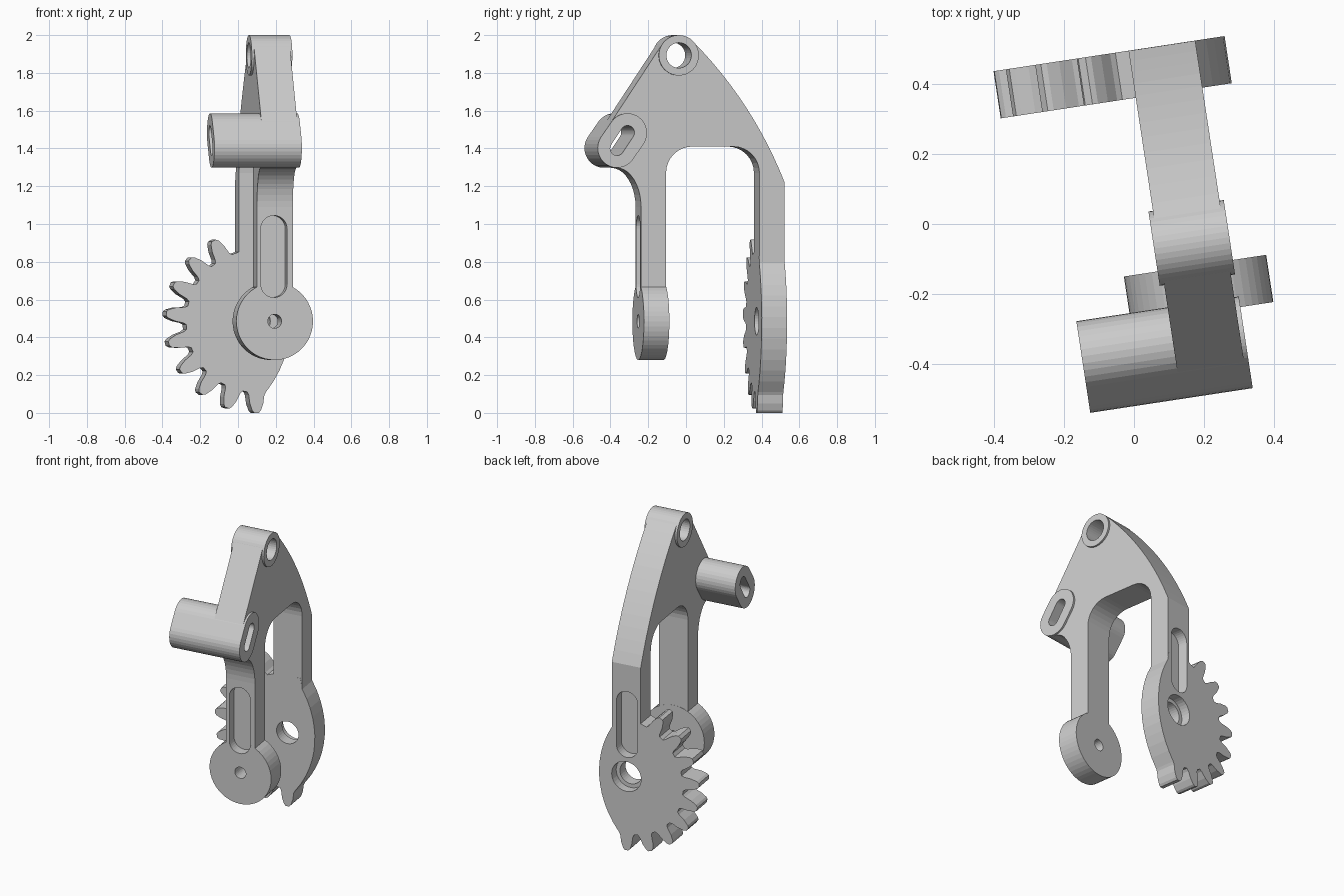
import bpy, bmesh
from math import sin, cos, pi, radians, atan2, sqrt
from mathutils import Matrix

if "Cube" in bpy.data.objects:
    bpy.data.objects.remove(bpy.data.objects["Cube"])


def prism(name, pts, axis, lo, hi):
    """Extrude a 2D outline (side, z) along x or y from lo to hi."""
    bm = bmesh.new()
    place = (lambda p, d: (d, p[0], p[1])) if axis == 'x' else (lambda p, d: (p[0], d, p[1]))
    face = bm.faces.new([bm.verts.new(place(p, lo)) for p in pts])
    ext = bmesh.ops.extrude_face_region(bm, geom=[face])
    vec = (hi - lo, 0, 0) if axis == 'x' else (0, hi - lo, 0)
    bmesh.ops.translate(bm, vec=vec, verts=[g for g in ext['geom'] if isinstance(g, bmesh.types.BMVert)])
    bmesh.ops.recalc_face_normals(bm, faces=bm.faces[:])
    me = bpy.data.meshes.new(name)
    bm.to_mesh(me)
    bm.free()
    ob = bpy.data.objects.new(name, me)
    bpy.context.collection.objects.link(ob)
    return ob


def arc(cx, cz, rx, rz, a0, a1, n):
    return [(cx + rx * cos(radians(a0 + (a1 - a0) * i / n)),
             cz + rz * sin(radians(a0 + (a1 - a0) * i / n))) for i in range(n + 1)]


def circle(cx, cz, r, n=40):
    return arc(cx, cz, r, r, 0, 360, n)[:-1]


def stadium(cx, cz, dx, dz, r, n=16):
    """Rounded slot; (dx, dz) goes from the middle to one end centre."""
    a = atan2(dz, dx) * 180 / pi
    return (arc(cx + dx, cz + dz, r, r, a - 90, a + 90, n)
            + arc(cx - dx, cz - dz, r, r, a + 90, a + 270, n))


def boolean(target, tool, op):
    m = target.modifiers.new(op, 'BOOLEAN')
    m.operation, m.solver, m.object = op, 'EXACT', tool
    bpy.context.view_layer.objects.active = target
    bpy.ops.object.modifier_apply(modifier=m.name)
    bpy.data.objects.remove(tool)


MID, PZ = 0.154, 0.485            # middle of the arm, height of the lower pivot
TOP = (-0.078, 1.893)             # upper pivot
LUG = (-0.381, 1.442)             # slotted lug

# forked arm: side outline with two legs
p0, p1 = (-0.002, 1.968), (0.49, 1.22)
back = []
for i in range(1, 13):
    t = i / 12
    b = 4 * t * (1 - t) * 0.046
    back.append((p0[0] + (p1[0] - p0[0]) * t + b * 0.836,
                 p0[1] + (p1[1] - p0[1]) * t + b * 0.549))
outline = ([(-0.279, 0.5)] + arc(-0.41, 1.09, 0.131, 0.207, 0, 90, 10)
           + [(-0.438, 1.541)] + arc(*TOP, 0.106, 0.106, 146, 45, 10) + back
           + [(0.49, 0.62), (0.355, 0.62)]
           + arc(0.215, 1.27, 0.14, 0.14, 0, 90, 8)
           + arc(-0.005, 1.27, 0.14, 0.14, 90, 180, 8) + [(-0.145, 0.5)])
arm = prism("forked_arm", outline, 'x', MID - 0.095, MID + 0.097)

# sector gear: nine teeth, then a bulged back edge
half = [(0.377, 7.6), (0.393, 6.1), (0.437, 4.7), (0.473, 2.8), (0.485, 1.4)]
flanks = [(r, -a) for r, a in half] + half[::-1]
gear_pts = [(MID + r * cos(radians(118.3 + 18.95 * k + a)),
             PZ + r * sin(radians(118.3 + 18.95 * k + a)))
            for k in range(9) for r, a in flanks][:-1]
gear_pts += [(0.336 - 0.596 + sqrt(0.596 ** 2 - (z - PZ) ** 2), z)
             for z in [0.11 + 0.0567 * i for i in range(13)]]
gear_pts += [(0.24, 0.86), (0.075, 0.858)]
gear = prism("sector_gear", gear_pts, 'y', 0.3546, 0.4904)

# pivot disc, upper boss and long slotted lug
disc = prism("pivot_disc", circle(MID, PZ, 0.205, 48), 'y', -0.2795, -0.1435)
boss = prism("upper_boss", circle(*TOP, 0.107), 'x', MID - 0.108, MID + 0.109)
lug = prism("slotted_lug", stadium(*LUG, 0.028, 0.04, 0.104), 'x', -0.204, 0.264)
for part in (gear, disc, boss, lug):
    boolean(arm, part, 'UNION')

# bores, counterbore and the two shallow leg slots
leg_slot = stadium(0.15, 0.828, 0, 0.147, 0.07)
cutters = [
    prism("upper_bore", circle(*TOP, 0.067, 32), 'x', -0.2, 0.5),
    prism("lug_slot", stadium(*LUG, 0.028, 0.042, 0.037), 'x', -0.4, 0.5),
    prism("disc_bore", circle(MID, PZ, 0.037, 24), 'y', -0.5, 0.0),
    prism("gear_bore", circle(MID, PZ, 0.073, 32), 'y', 0.2, 0.6),
    prism("gear_counterbore", circle(MID, PZ, 0.098, 32), 'y', 0.43, 0.6),
    prism("front_leg_slot", leg_slot, 'y', -0.4, -0.215),
    prism("back_leg_slot", leg_slot, 'y', 0.425, 0.6),
]
for c in cutters:
    boolean(arm, c, 'DIFFERENCE')

# the whole lever is turned a little about z
arm.data.transform(Matrix.Rotation(radians(8.65), 4, 'Z'))
